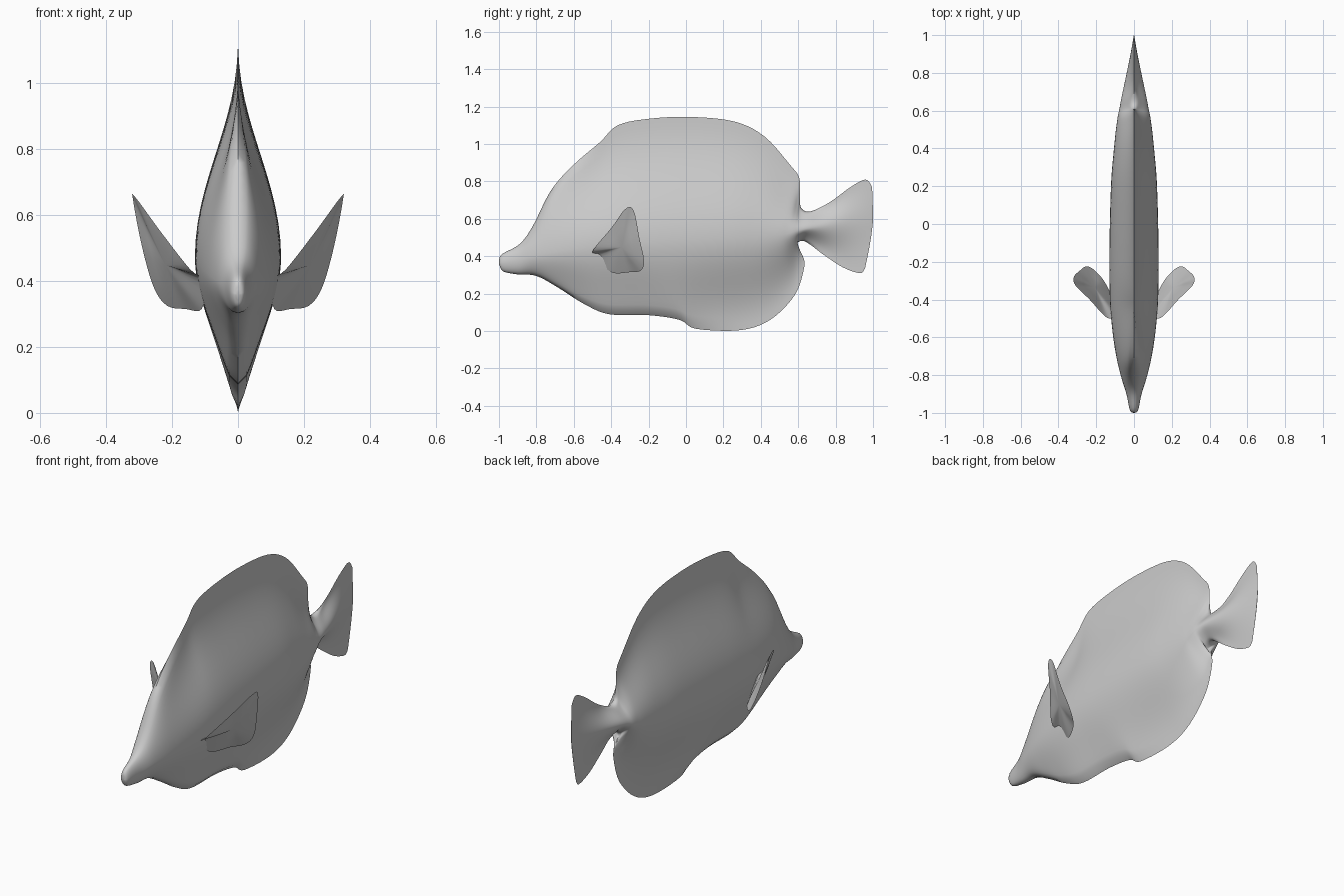
import bpy, bmesh, math
from mathutils import Vector

if "Cube" in bpy.data.objects:
    bpy.data.objects.remove(bpy.data.objects["Cube"])

grey = bpy.data.materials.new("plain grey")
grey.diffuse_color = (0.6, 0.6, 0.6, 1)
grey.use_nodes = True
grey.node_tree.nodes["Principled BSDF"].inputs["Base Color"].default_value = grey.diffuse_color

# Outline stations from snout to tail: upper edge, thickest line (y, z, half width), lower edge
TOP = [(-1, .37), (-.985, .41), (-.89, .465), (-.82, .56), (-.72, .755), (-.6, .89), (-.46, 1.01),
       (-.365, 1.10), (-.2, 1.135), (.02, 1.145), (.26, 1.12), (.42, 1.04), (.555, .89), (.605, .82),
       (.61, .73), (.615, .66), (.665, .64), (.77, .69), (.88, .77), (.96, .81), (.995, .77)]
MID = [(-1, .36, .004), (-.985, .365, .022), (-.9, .38, .04), (-.82, .40, .065), (-.72, .42, .09),
       (-.6, .44, .11), (-.45, .46, .125), (-.3, .47, .13), (-.15, .48, .13), (.04, .49, .127),
       (.24, .5, .12), (.38, .505, .108), (.49, .515, .097), (.54, .52, .09), (.575, .53, .085),
       (.61, .54, .077), (.66, .55, .068), (.76, .56, .047), (.88, .57, .022), (.97, .58, .006),
       (1, .6, .001)]
BOTTOM = [(-.995, .345), (-.975, .318), (-.9, .303), (-.8, .295), (-.68, .23), (-.545, .145),
          (-.41, .09), (-.2, .085), (-.035, .06), (.055, .012), (.29, .005), (.45, .06), (.58, .19),
          (.63, .33), (.625, .4), (.585, .45), (.63, .482), (.74, .405), (.84, .34), (.93, .31),
          (.957, .335)]


def spline(points, steps, closed=False):
    """Smooth curve through all points."""
    pts = [Vector(p) for p in points]
    n = len(pts)
    get = (lambda i: pts[i % n]) if closed else (lambda i: pts[max(0, min(n - 1, i))])
    out = []
    for i in range(n if closed else n - 1):
        a, b, c, d = (get(i + j) for j in (-1, 0, 1, 2))
        for s in range(steps):
            t = s / steps
            out.append(.5 * (2 * b + (c - a) * t + (2 * a - 5 * b + 4 * c - d) * t * t
                             + (3 * b - a - 3 * c + d) * t ** 3))
    return out if closed else out + [pts[-1]]


def ramp(y, full, none):
    t = max(0, min(1, (none - y) / (none - full)))
    return t * t * (3 - 2 * t)


def thickness(t, roundness):
    """Blend of a blade-like and a rounded half section."""
    blade = (.5 + .5 * math.cos(math.pi * t)) ** 1.15
    return roundness * math.sqrt(max(0, 1 - t * t)) + (1 - roundness) * blade


def finish(name, bm):
    bmesh.ops.remove_doubles(bm, verts=bm.verts, dist=1e-5)
    bmesh.ops.recalc_face_normals(bm, faces=bm.faces)
    mesh = bpy.data.meshes.new(name)
    bm.to_mesh(mesh)
    bm.free()
    mesh.materials.append(grey)
    obj = bpy.data.objects.new(name, mesh)
    bpy.context.collection.objects.link(obj)
    bpy.ops.object.select_all(action='DESELECT')
    obj.select_set(True)
    bpy.context.view_layer.objects.active = obj
    bpy.ops.object.shade_smooth_by_angle(angle=math.radians(60))
    return obj


# Body with dorsal, anal and tail fins, lofted as one skin
ROWS = 14
bm = bmesh.new()
rings = []
for top, mid, low in zip(spline(TOP, 5), spline(MID, 5), spline(BOTTOM, 5)):
    centre, w = Vector((mid.x, mid.y)), max(mid.z, .001)
    stalk = .6 * math.exp(-((mid.x - .65) / .06) ** 2)
    round_top = max(ramp(mid.x, -.9, -.4), stalk)
    round_low = max(.55 * ramp(mid.x, -.2, .3) + .45 * ramp(mid.x, -.9, -.6), stalk)
    section = []
    for i in range(-ROWS, ROWS + 1):
        t = abs(i) / ROWS
        edge, k = (top, round_top) if i < 0 else (low, round_low)
        y = centre.x + (edge.x - centre.x) * t ** 1.4
        z = centre.y + (edge.y - centre.y) * t
        section.append((w * thickness(t, k), y, z))
    loop = section + [(-x, y, z) for x, y, z in section[-2:0:-1]]
    rings.append([bm.verts.new(p) for p in loop])
for a, b in zip(rings, rings[1:]):
    for i in range(len(a)):
        j = (i + 1) % len(a)
        bm.faces.new((a[i], a[j], b[j], b[i]))
bm.faces.new(rings[0])
bm.faces.new(rings[-1])
finish("body", bm)

# Pectoral fins: thin lens-shaped paddles, mirrored
FIN = [(.145, -.495, .435), (.235, -.4, .55), (.31, -.325, .652), (.318, -.28, .645),
       (.29, -.25, .5), (.255, -.225, .38), (.215, -.24, .325), (.16, -.3, .315),
       (.11, -.4, .315), (.10, -.48, .40)]
for side, name in ((1, "right_pectoral_fin"), (-1, "left_pectoral_fin")):
    outline = [Vector((p.x * side, p.y, p.z)) for p in spline(FIN, 5, True)]
    centre = sum(outline, Vector()) / len(outline)
    normal = Vector()
    for p, q in zip(outline, outline[1:] + outline[:1]):
        normal += (p - centre).cross(q - centre)
    normal.normalize()
    bm = bmesh.new()
    rim = [bm.verts.new(p) for p in outline]
    for face in (1, -1):
        inner = [bm.verts.new(p.lerp(centre, .45) + normal * .006 * face) for p in outline]
        hub = bm.verts.new(centre + normal * .008 * face)
        for i in range(len(rim)):
            j = (i + 1) % len(rim)
            bm.faces.new((rim[i], rim[j], inner[j], inner[i]))
            bm.faces.new((inner[i], inner[j], hub))
    finish(name, bm)
